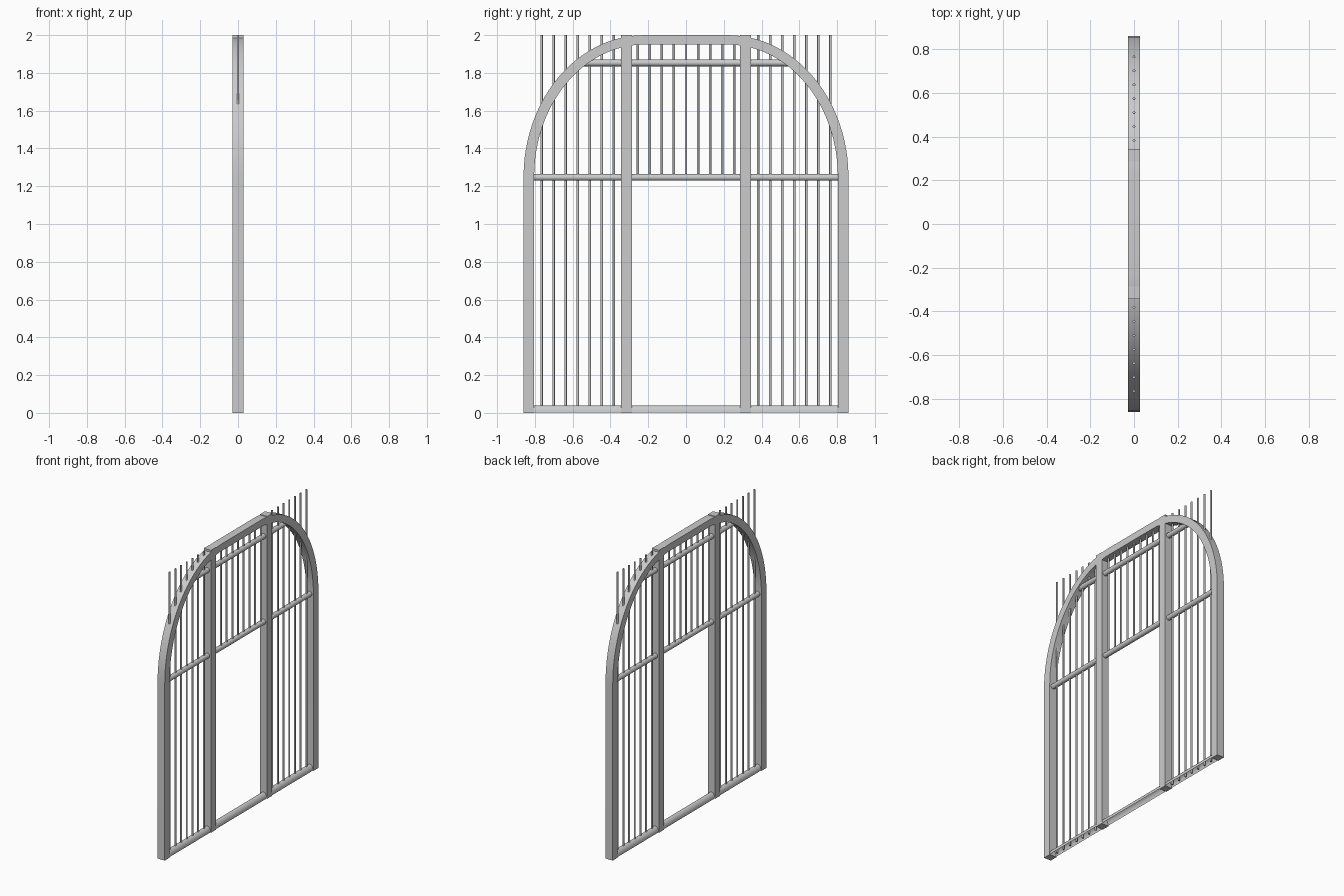
import bpy, bmesh, math

if "Cube" in bpy.data.objects:
    bpy.data.objects.remove(bpy.data.objects["Cube"])

HALF = 0.028      # half thickness of the square frame tube
PITCH = 0.0637    # spacing of the thin bars
SPRING = 1.25     # height where the arch starts


def finish(bm, name):
    bmesh.ops.recalc_face_normals(bm, faces=bm.faces)
    mesh = bpy.data.meshes.new(name)
    bm.to_mesh(mesh)
    bm.free()
    obj = bpy.data.objects.new(name, mesh)
    bpy.context.collection.objects.link(obj)
    bpy.ops.object.select_all(action='DESELECT')
    obj.select_set(True)
    bpy.context.view_layer.objects.active = obj
    bpy.ops.object.shade_smooth_by_angle(angle=math.radians(35))
    return obj


def box(name, y0, y1, z0, z1):
    bm = bmesh.new()
    bmesh.ops.create_cube(bm, size=1)
    bmesh.ops.scale(bm, vec=(2 * HALF, y1 - y0, z1 - z0), verts=bm.verts)
    bmesh.ops.translate(bm, vec=(0, (y0 + y1) / 2, (z0 + z1) / 2), verts=bm.verts)
    return finish(bm, name)


def rod(name, radius, start, end, sides):
    # Straight round rod lying in the x = 0 plane
    (y0, z0), (y1, z1) = start, end
    bpy.ops.mesh.primitive_cylinder_add(
        vertices=sides, radius=radius, depth=math.hypot(y1 - y0, z1 - z0),
        location=(0, (y0 + y1) / 2, (z0 + z1) / 2),
        rotation=(-math.atan2(y1 - y0, z1 - z0), 0, 0))
    obj = bpy.context.object
    obj.name = name
    bpy.ops.object.shade_smooth_by_angle(angle=math.radians(50))
    return obj


def half_outline(straight, a, b, steps=24):
    # Post foot, then a quarter ellipse up to the flat crown
    pts = [(straight + a, 0)]
    for i in range(steps + 1):
        t = math.pi / 2 * i / steps
        pts.append((straight + a * math.cos(t), SPRING + b * math.sin(t)))
    return pts


def full_outline(*args):
    right = half_outline(*args)
    return right + [(-y, z) for y, z in reversed(right)]


# Outer arched frame, one continuous square tube
outer = full_outline(0.22, 0.64, 0.75)
inner = full_outline(0.22, 0.584, 0.70)
bm = bmesh.new()
rings = []
for (yo, zo), (yi, zi) in zip(outer, inner):
    rings.append([bm.verts.new(p) for p in (
        (-HALF, yo, zo), (HALF, yo, zo), (HALF, yi, zi), (-HALF, yi, zi))])
for r, s in zip(rings, rings[1:]):
    for k in range(4):
        n = (k + 1) % 4
        bm.faces.new((r[k], r[n], s[n], s[k]))
bm.faces.new(rings[0])
bm.faces.new(rings[-1])
finish(bm, "arched_frame")

# Inner door posts
for side, label in ((-1, "left"), (1, "right")):
    c = side * 0.315
    box(f"door_post_{label}", c - HALF, c + HALF, 0, 2)

# Domed bottom sill, open underneath
bm = bmesh.new()
ends = []
for y in (-0.81, 0.81):
    ends.append([bm.verts.new((0.026 * math.cos(math.pi * i / 12), y,
                               0.003 + 0.037 * math.sin(math.pi * i / 12)))
                 for i in range(13)])
for i in range(12):
    bm.faces.new((ends[0][i], ends[0][i + 1], ends[1][i + 1], ends[1][i]))
finish(bm, "bottom_sill")

# Round cross rails
rod("middle_rail", 0.018, (-0.815, 1.247), (0.815, 1.247), 20)
rod("upper_rail", 0.018, (-0.56, 1.853), (0.56, 1.853), 20)

# Thin vertical bars: full height at the sides, short above the doorway
for k in range(-12, 13):
    if abs(k) == 5:
        continue
    y = k * PITCH
    if abs(k) > 5:
        rod("side_bar", 0.0065, (y, 0.002), (y, 2.0), 10)
    else:
        rod("transom_bar", 0.0065, (y, 1.247), (y, 1.98), 10)
